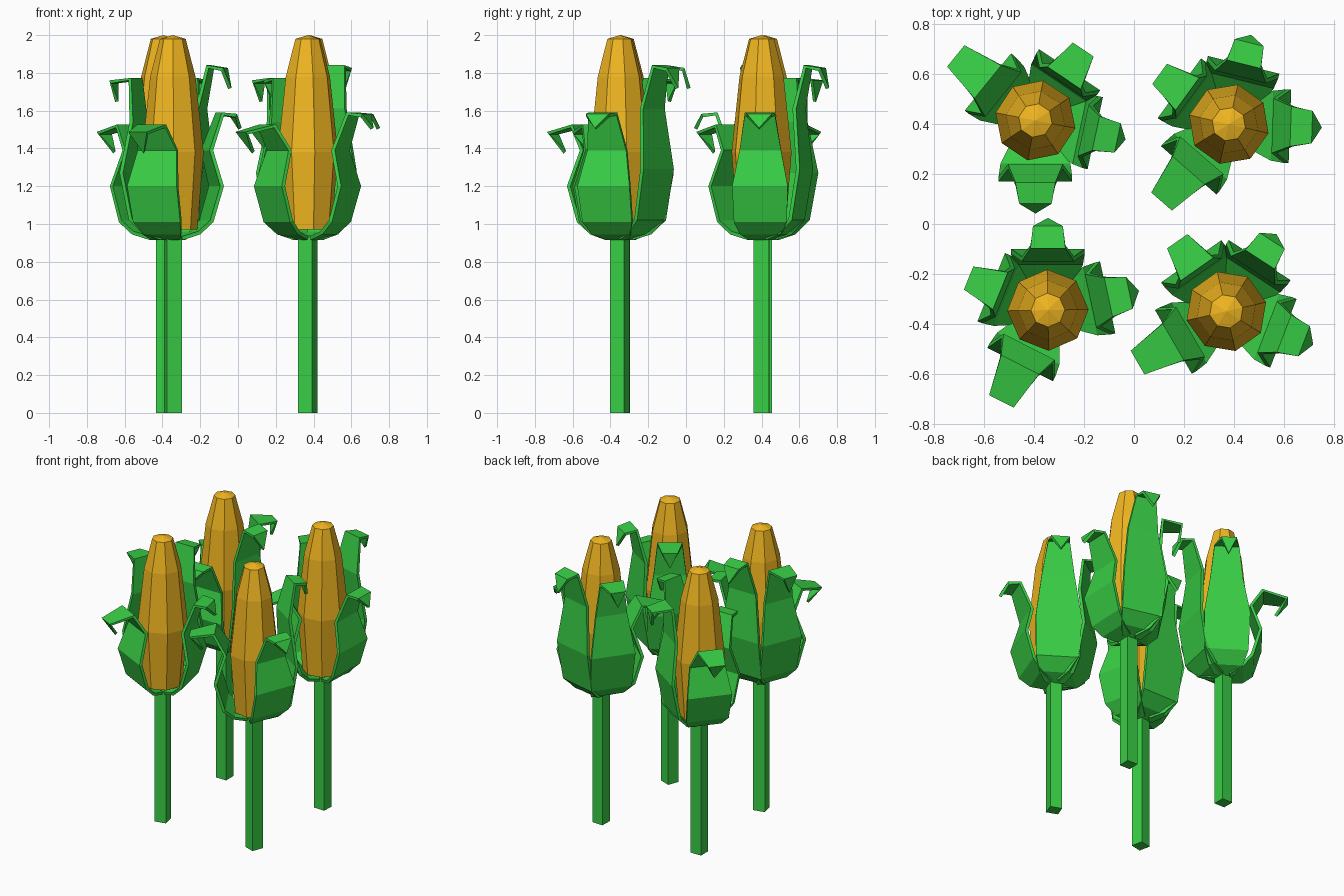
import bpy, bmesh
from math import radians, cos, sin

if "Cube" in bpy.data.objects:
    bpy.data.objects.remove(bpy.data.objects["Cube"])


def material(name, colour):
    m = bpy.data.materials.new(name)
    m.diffuse_color = colour
    m.use_nodes = True
    m.node_tree.nodes["Principled BSDF"].inputs["Base Color"].default_value = m.diffuse_color
    return m


GREEN = material("leaf_green", (0.04, 0.62, 0.06, 1))
YELLOW = material("kernel_yellow", (0.88, 0.47, 0.015, 1))

# Leaf profiles: (angle in plant, [(radius, height, width), ...])
BASE = [(.04, .915, .13), (.125, .945, .22)]
LEAVES = [
    (0, BASE + [(.19, 1.01, .28), (.245, 1.2, .295), (.195, 1.39, .22),
                (.26, 1.575, .16), (.325, 1.565, .13), (.355, 1.5, 0)]),
    (78, BASE + [(.2, 1.02, .28), (.245, 1.29, .295), (.215, 1.61, .21),
                 (.26, 1.825, .14), (.325, 1.81, .12), (.35, 1.715, 0)]),
    (146, BASE + [(.195, 1.02, .28), (.245, 1.27, .295), (.205, 1.54, .21),
                  (.22, 1.76, .16), (.33, 1.745, .1), (.31, 1.65, 0)]),
    (231, BASE + [(.19, 1.01, .28), (.245, 1.2, .295), (.185, 1.39, .23),
                  (.255, 1.51, .17), (.395, 1.475, .11), (.325, 1.385, 0)]),
]
# Cob profile: (radius, height)
COB = [(.13, .97), (.163, 1.38), (.12, 1.78), (.068, 1.98)]


def add_object(name, bm, mat, loc, turn):
    me = bpy.data.meshes.new(name)
    bm.to_mesh(me)
    bm.free()
    me.materials.append(mat)
    ob = bpy.data.objects.new(name, me)
    bpy.context.collection.objects.link(ob)
    ob.location = (*loc, 0)
    ob.rotation_euler.z = radians(turn)
    return ob


def lathe(rings, sides, phase, apex=None):
    """Stack of regular polygons, capped; optional low point on top."""
    bm = bmesh.new()
    loops = [[bm.verts.new((r * cos(radians(phase) + k * radians(360 / sides)),
                            r * sin(radians(phase) + k * radians(360 / sides)), z))
              for k in range(sides)] for r, z in rings]
    for a, b in zip(loops, loops[1:]):
        for k in range(sides):
            j = (k + 1) % sides
            bm.faces.new((a[k], a[j], b[j], b[k]))
    bm.faces.new(loops[0][::-1])
    if apex:
        tip = bm.verts.new((0, 0, apex))
        for k in range(sides):
            bm.faces.new((loops[-1][k], loops[-1][(k + 1) % sides], tip))
    else:
        bm.faces.new(loops[-1])
    return bm


def leaf(profile):
    """Flat-sectioned strip that ends in a curled pointed tip."""
    bm = bmesh.new()
    rows = []
    for r, z, w in profile:
        ys = (-w / 2, w / 2) if w else (0,)
        rows.append([bm.verts.new((r, y, z)) for y in ys])
    for a, b in zip(rows, rows[1:]):
        bm.faces.new(a + b[::-1])
    return bm


# Four plants: same plant turned and placed
for loc, turn in [((-.395, .415), -90), ((.38, .40), -2),
                  ((-.345, -.345), 12), ((.37, -.35), -21)]:
    add_object("stem", lathe([(.0566, 0), (.0566, .94)], 4, 45), GREEN, loc, turn)
    add_object("cob", lathe(COB, 8, 34, 2.0), YELLOW, loc, turn)
    for angle, profile in LEAVES:
        ob = add_object("husk_leaf", leaf(profile), GREEN, loc, turn + angle)
        mod = ob.modifiers.new("thickness", 'SOLIDIFY')
        mod.thickness = .02
        mod.offset = -1
